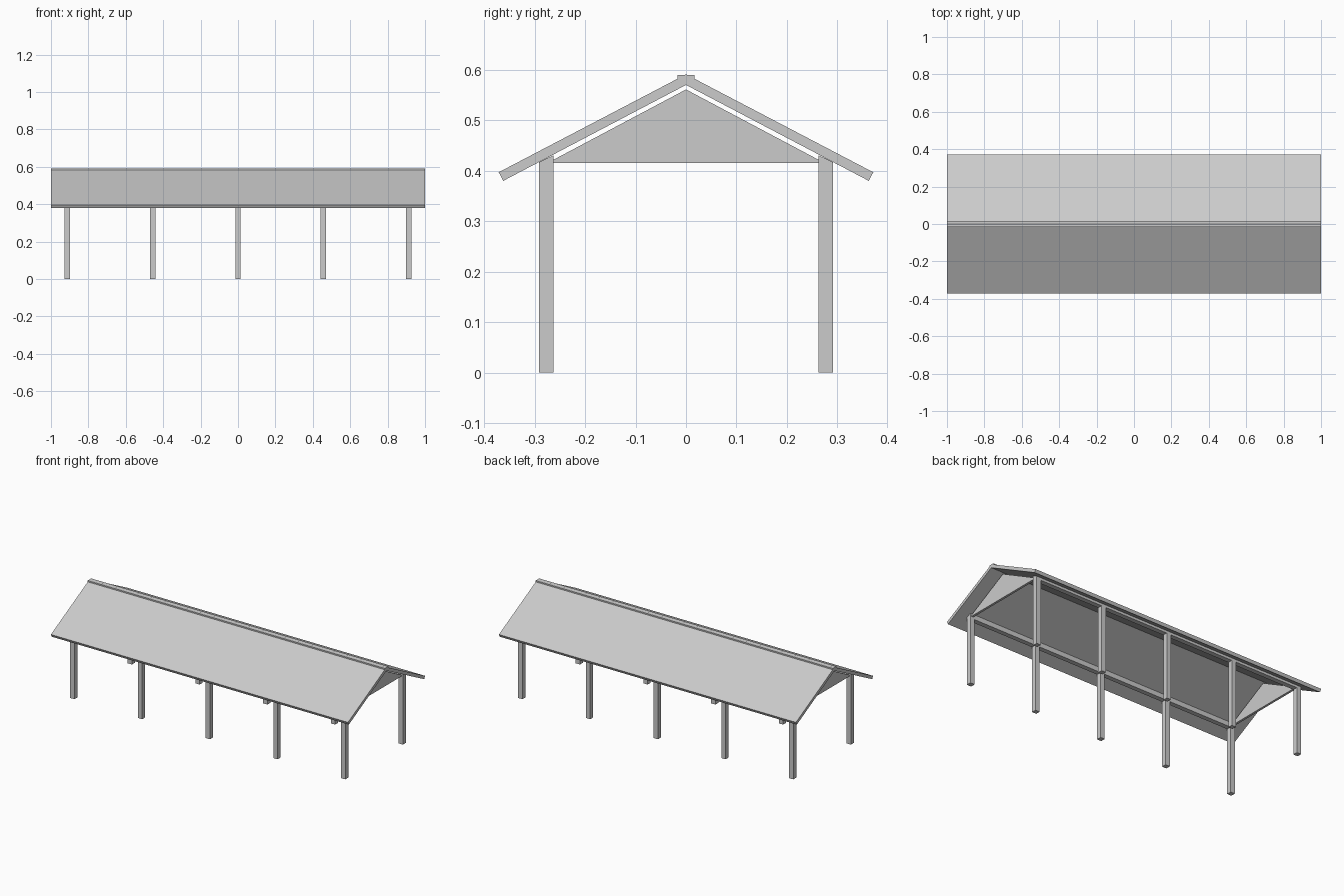
import bpy

if "Cube" in bpy.data.objects:
    bpy.data.objects.remove(bpy.data.objects["Cube"])

grey = bpy.data.materials.new("plain_grey")
grey.diffuse_color = (0.6, 0.6, 0.6, 1)
grey.use_nodes = True
grey.node_tree.nodes["Principled BSDF"].inputs["Base Color"].default_value = grey.diffuse_color


def extrude_x(name, profile, x0, x1):
    """Solid made by sweeping a closed (y, z) profile from x0 to x1."""
    area = sum(a[0] * b[1] - b[0] * a[1]
               for a, b in zip(profile, profile[1:] + profile[:1]))
    if area < 0:
        profile = profile[::-1]
    n = len(profile)
    verts = [(x, y, z) for x in (x0, x1) for y, z in profile]
    faces = [tuple(reversed(range(n))), tuple(range(n, 2 * n))]
    faces += [(i, (i + 1) % n, (i + 1) % n + n, i + n) for i in range(n)]
    mesh = bpy.data.meshes.new(name)
    mesh.from_pydata(verts, [], faces)
    mesh.materials.append(grey)
    obj = bpy.data.objects.new(name, mesh)
    bpy.context.collection.objects.link(obj)
    return obj


POST_IN, POST_OUT, POST_TOP = 0.262, 0.291, 0.402
POST_HALF = 0.0145
END_X = 0.912

for side, label in ((-1, "front"), (1, "back")):
    # Sloping roof slab
    slab = [(0, 0.57), (0.362, 0.38), (0.371, 0.397), (0, 0.591)]
    extrude_x(label + "_roof_slab", [(side * y, z) for y, z in slab], -1, 1)

    # Wall beam with its top cut to the roof slope
    beam = [(POST_IN, POST_TOP), (POST_OUT, POST_TOP),
            (POST_OUT, 0.417), (POST_IN, 0.431)]
    extrude_x(label + "_beam", [(side * y, z) for y, z in beam],
              -END_X - POST_HALF, END_X + POST_HALF)

    # Row of five square posts
    post = [(POST_IN, 0), (POST_OUT, 0), (POST_OUT, POST_TOP), (POST_IN, POST_TOP)]
    for i in range(5):
        x = END_X * (i - 2) / 2
        extrude_x(f"{label}_post_{i + 1}", [(side * y, z) for y, z in post],
                  x - POST_HALF, x + POST_HALF)

# Ridge cap
extrude_x("ridge_cap", [(-0.017, 0.577), (0.017, 0.577),
                        (0.017, 0.59), (-0.017, 0.59)], -1, 1)

# Triangular gable panels at both ends
for side, label in ((-1, "left"), (1, "right")):
    x = side * END_X
    extrude_x(label + "_gable",
              [(-POST_IN, 0.415), (POST_IN, 0.415), (POST_IN, 0.422),
               (0, 0.561), (-POST_IN, 0.422)], x - 0.007, x + 0.007)
